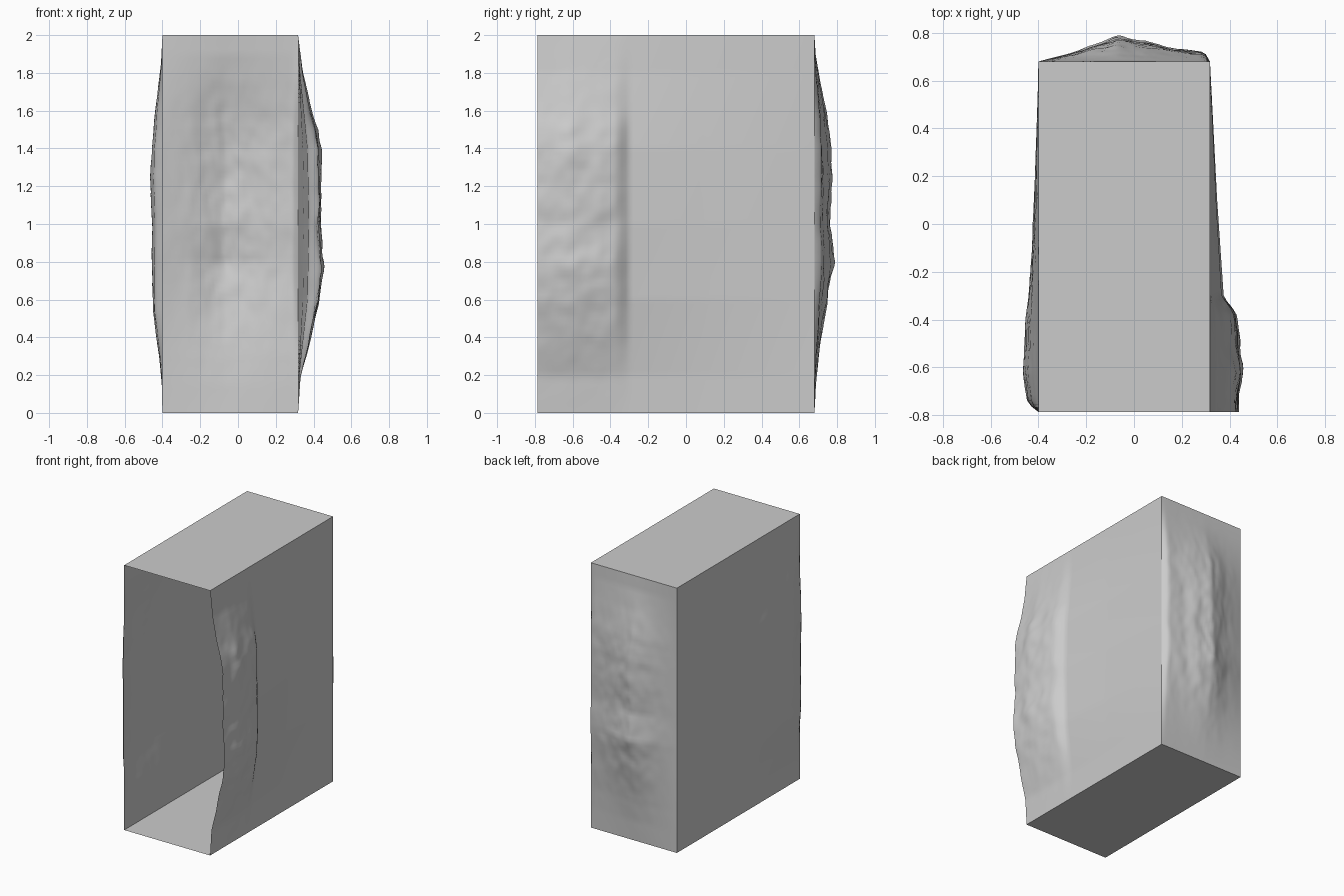
import bpy, bmesh
from mathutils import Vector, noise

if "Cube" in bpy.data.objects:
    bpy.data.objects.remove(bpy.data.objects["Cube"])

X0, X1, Y0, Y1, H = -0.40, 0.318, -0.787, 0.68, 2.0


def lerp_profile(t, pts):
    # Piecewise linear profile lookup
    if t <= pts[0][0]:
        return pts[0][1]
    for (a, va), (b, vb) in zip(pts, pts[1:]):
        if t <= b:
            return va + (vb - va) * (t - a) / (b - a)
    return pts[-1][1]


def rough(u, z, seed):
    # Soft rock-like noise, roughly -1..1
    p = Vector((u * 7 + z * 1.5, z * 6 - u * 2, seed))
    return noise.noise(p) * 0.7 + noise.noise(p * 2.3) * 0.4


def panel(name, nu, nv, point, flip=False):
    bm = bmesh.new()
    rows = [[bm.verts.new(point(i / nu, j / nv)) for i in range(nu + 1)]
            for j in range(nv + 1)]
    for j in range(nv):
        for i in range(nu):
            q = [rows[j][i], rows[j][i + 1], rows[j + 1][i + 1], rows[j + 1][i]]
            bm.faces.new(q[::-1] if flip else q).smooth = True
    me = bpy.data.meshes.new(name)
    bm.to_mesh(me)
    bm.free()
    ob = bpy.data.objects.new(name, me)
    bpy.context.collection.objects.link(ob)
    return ob


# Bulge profiles over height (normalised)
LEFT_Z = [(0, 0), (.15, .06), (.3, .28), (.55, .85), (.8, .88), (1, .86), (1.25, 1), (1.4, .88), (1.6, .6), (1.85, .12), (2, 0)]
RIGHT_Z = [(0, 0), (.18, .1), (.3, .33), (.6, .8), (.8, 1), (1, .72), (1.1, .78), (1.25, .86),
           (1.4, .83), (1.5, .74), (1.6, .5), (1.8, .2), (2, 0)]
SLOPE_Z = [(0, 0), (.2, .08), (.6, .85), (1, 1), (1.4, .85), (1.8, .15), (2, 0)]
BACK_Z = [(0, 0), (.15, .08), (.3, .22), (.6, .68), (.8, 1), (1, .78), (1.2, .88), (1.4, .85), (1.55, .7), (1.75, .3), (1.9, .06), (2, 0)]

# Bulge profiles across each wall (metres)
LEFT_Y = [(-.787, 0), (-.75, .046), (-.62, .064), (-.4, .053), (-.2, .032), (.2, .015), (.55, .003), (.68, 0)]
SLOPE_Y = [(-.787, .062), (-.31, .058), (.1, .03), (.68, 0)]
RIGHT_Y = [(-.787, .06), (-.62, .084), (-.45, .068), (-.37, .055), (-.33, .025), (-.305, 0)]
BACK_X = [(-.4, 0), (-.25, .04), (-.16, .075), (-.07, .105), (.05, .085), (.15, .06), (.295, .04), (.318, 0)]


def left_point(u, v):
    y, z = Y0 + (Y1 - Y0) * u, H * v
    d = lerp_profile(y, LEFT_Y) * lerp_profile(z, LEFT_Z)
    return (X0 - d * (1 + .12 * rough(y, z, 3)), y, z)


def right_point(u, v):
    y, z = Y0 + (Y1 - Y0) * u, H * v
    d = lerp_profile(y, SLOPE_Y) * lerp_profile(z, SLOPE_Z)
    b = lerp_profile(y, RIGHT_Y) * lerp_profile(z, RIGHT_Z)
    return (X1 + d + b * (1 + .25 * rough(y, z, 11)), y, z)


def back_point(u, v):
    x, z = X0 + (X1 - X0) * u, H * v
    d = lerp_profile(x, BACK_X) * lerp_profile(z, BACK_Z)
    return (x, Y1 + d * (1 + .16 * rough(x * 1.5, z, 23)), z)


# Bulging walls, front left open
panel("left_wall", 60, 80, left_point, flip=True)
panel("right_wall", 72, 80, right_point)
panel("back_wall", 40, 80, back_point, flip=True)


# Flat floor and roof
def flat(z):
    return lambda u, v: (X0 + (X1 - X0) * u, Y0 + (Y1 - Y0) * v, z)


panel("floor", 1, 1, flat(0), flip=True)
panel("roof", 1, 1, flat(H))
